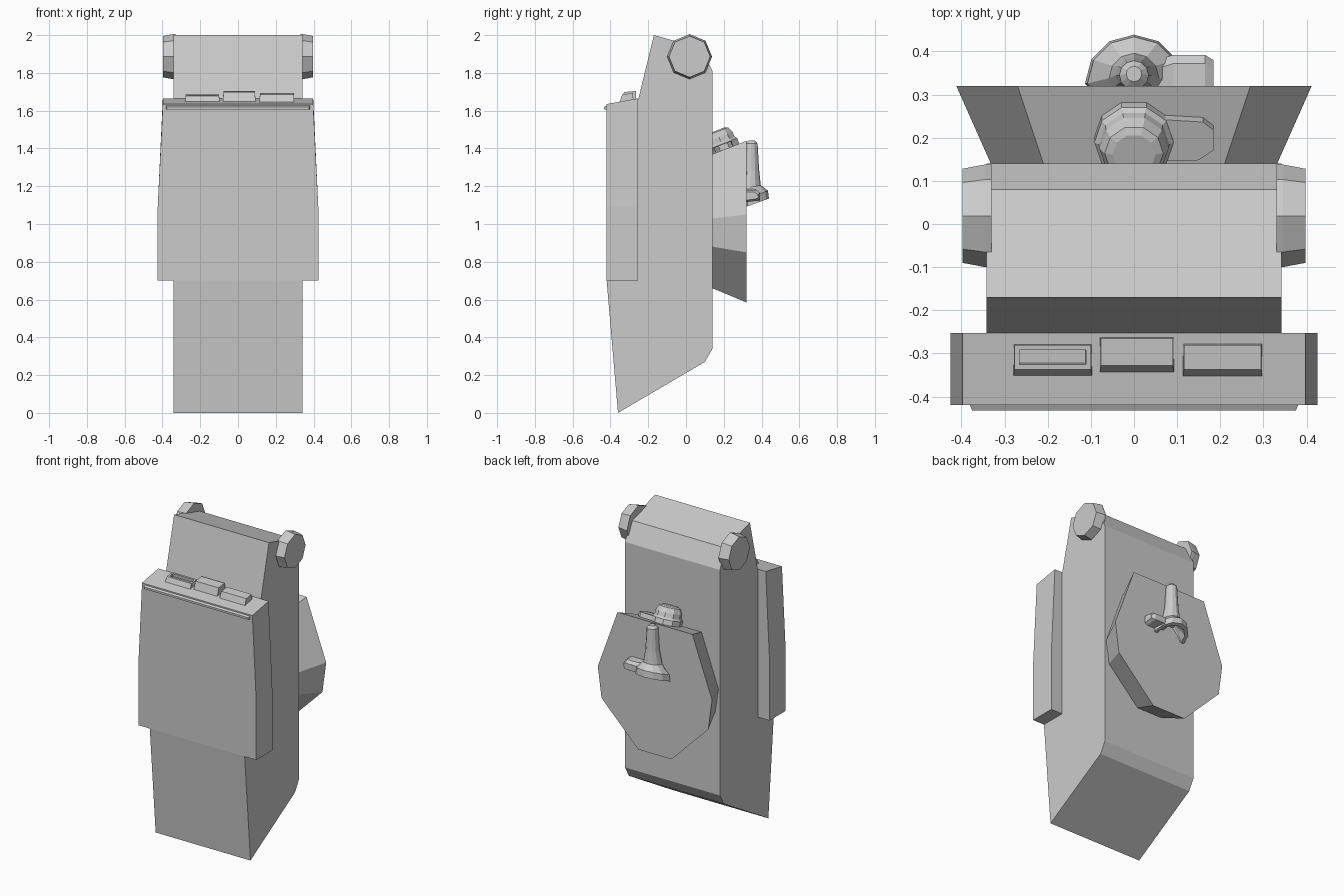
import bpy, bmesh, math
from mathutils import Vector, Matrix

if "Cube" in bpy.data.objects:
    bpy.data.objects.remove(bpy.data.objects["Cube"])


def loft(name, rings, matrix=None):
    """Skin a list of equal-length point rings and cap both ends."""
    bm = bmesh.new()
    rows = [[bm.verts.new(p) for p in ring] for ring in rings]
    n = len(rows[0])
    for a, b in zip(rows, rows[1:]):
        for i in range(n):
            j = (i + 1) % n
            bm.faces.new((a[i], a[j], b[j], b[i]))
    bm.faces.new(rows[0][::-1])
    bm.faces.new(rows[-1])
    if matrix:
        bm.transform(matrix)
    bmesh.ops.recalc_face_normals(bm, faces=bm.faces)
    mesh = bpy.data.meshes.new(name)
    bm.to_mesh(mesh)
    bm.free()
    ob = bpy.data.objects.new(name, mesh)
    bpy.context.collection.objects.link(ob)
    return ob


def circle(r, z, n=8, phase=0.0):
    return [(r * math.cos(phase + math.tau * i / n),
             r * math.sin(phase + math.tau * i / n), z) for i in range(n)]


def mirrored(half):
    """Complete a right-hand outline (top to bottom) to a closed one."""
    return half + [(-x, z) for x, z in reversed(half)]


# Main body: side profile extruded across x
side = [(-.36, 0), (.10, .27), (.14, .34), (.14, 1.81), (.08, 1.93),
        (-.17, 2.0), (-.255, 1.65), (-.42, .70)]
loft("main_body", [[(x, y, z) for y, z in side] for x in (-.342, .342)])

# Front panel with sloped top and tapering sides
loft("front_panel", [
    [(-w, -.42, zf), (w, -.42, zf), (w, -.253, zb), (-w, -.253, zb)]
    for w, zf, zb in ((.425, .70, .70), (.425, 1.09, 1.09), (.398, 1.635, 1.665))])

# Thin lip along the panel's upper edge
loft("panel_lip", [
    [(-w, y, z0), (w, y, z0), (w, y, z1), (-w, y, z1)]
    for y, w, z0, z1 in ((-.41, .385, 1.605, 1.632), (-.433, .375, 1.607, 1.62))])

# Three raised keys on the panel top
for name, x0, x1, y0, y1, top in (
        ("left_key", -.28, -.097, -.357, -.277, 1.685),
        ("middle_key", -.08, .093, -.348, -.262, 1.705),
        ("right_key", .113, .298, -.357, -.277, 1.693)):
    key = loft(name, [
        [(x0, y0, 1.635), (x1, y0, 1.635), (x1, y1, 1.635), (x0, y1, 1.635)],
        [(x0 + .003, y0 + .02, top - .007), (x1 - .003, y0 + .02, top - .007),
         (x1 - .003, y1 - .004, top), (x0 + .003, y1 - .004, top)]])
    if name == "left_key":  # recessed slot
        bm = bmesh.new()
        bm.from_mesh(key.data)
        face = max(bm.faces, key=lambda f: f.calc_center_median().z)
        bmesh.ops.inset_region(bm, faces=[face], thickness=.016)
        bmesh.ops.inset_region(bm, faces=[face], thickness=.001, depth=-.02)
        bm.to_mesh(key.data)
        bm.free()

# Octagonal side knobs near the top
for name, s in (("left_knob", -1), ("right_knob", 1)):
    m = Matrix.Translation((0, .019, 1.886)) @ Matrix.Rotation(s * math.pi / 2, 4, 'Y')
    loft(name, [circle(.119, .33), circle(.119, .345), circle(.109, .398)], m)

# Flared back plate
outer = mirrored([(.27, 1.44), (.412, 1.05), (.385, .85), (.12, .585)])
inner = mirrored([(.21, 1.37), (.332, 1.03), (.31, .88), (.09, .66)])
loft("back_plate", [[(x, .14, z) for x, z in inner], [(x, .32, z) for x, z in outer]])

# Domed button with side tab, lying on the plate's sloping top
slope = Matrix.Translation((0, .20, 1.395)) @ Matrix.Rotation(math.atan2(.07, .18), 4, 'X')
p = math.pi / 8
loft("button", [circle(.092, -.02, 10), circle(.092, .03, 10), circle(.082, .042, 10),
                circle(.08, .07, 10), circle(.068, .10, 10), circle(.05, .107, 10)], slope)
tab = [(0, -.05), (.15, -.045), (.184, -.02), (.184, .03), (.16, .05), (0, .06)]
loft("button_tab", [[(x, y, z) for x, y in tab] for z in (-.02, .028)], slope)


# Flared spout on the back plate, hollow underneath
def spout_ring(r, cy, z, tilt):
    pts = circle(r, 0, 12)
    return [(x, max(cy + y, .312), z + tilt * (max(cy + y, .312) - .32)) for x, y, _ in pts]


loft("spout", [spout_ring(*a) for a in (
    (.018, .348, 1.441, 0), (.034, .345, 1.425, 0), (.042, .345, 1.28, .1),
    (.058, .338, 1.19, .2), (.108, .326, 1.135, .36), (.114, .325, 1.092, .36),
    (.092, .325, 1.092, .36), (.07, .325, 1.13, .36), (.03, .33, 1.17, .2))])

# Stub branching off the spout
loft("spout_stub", [
    [(x, .315, z0), (x, y1, z0 + .01), (x, y1, z1 - .015), (x, y1 - .02, z1), (x, .315, z1)]
    for x, y1, z0, z1 in ((.04, .375, 1.13, 1.19), (.09, .392, 1.115, 1.18),
                          (.165, .392, 1.115, 1.18), (.184, .38, 1.125, 1.17))])
